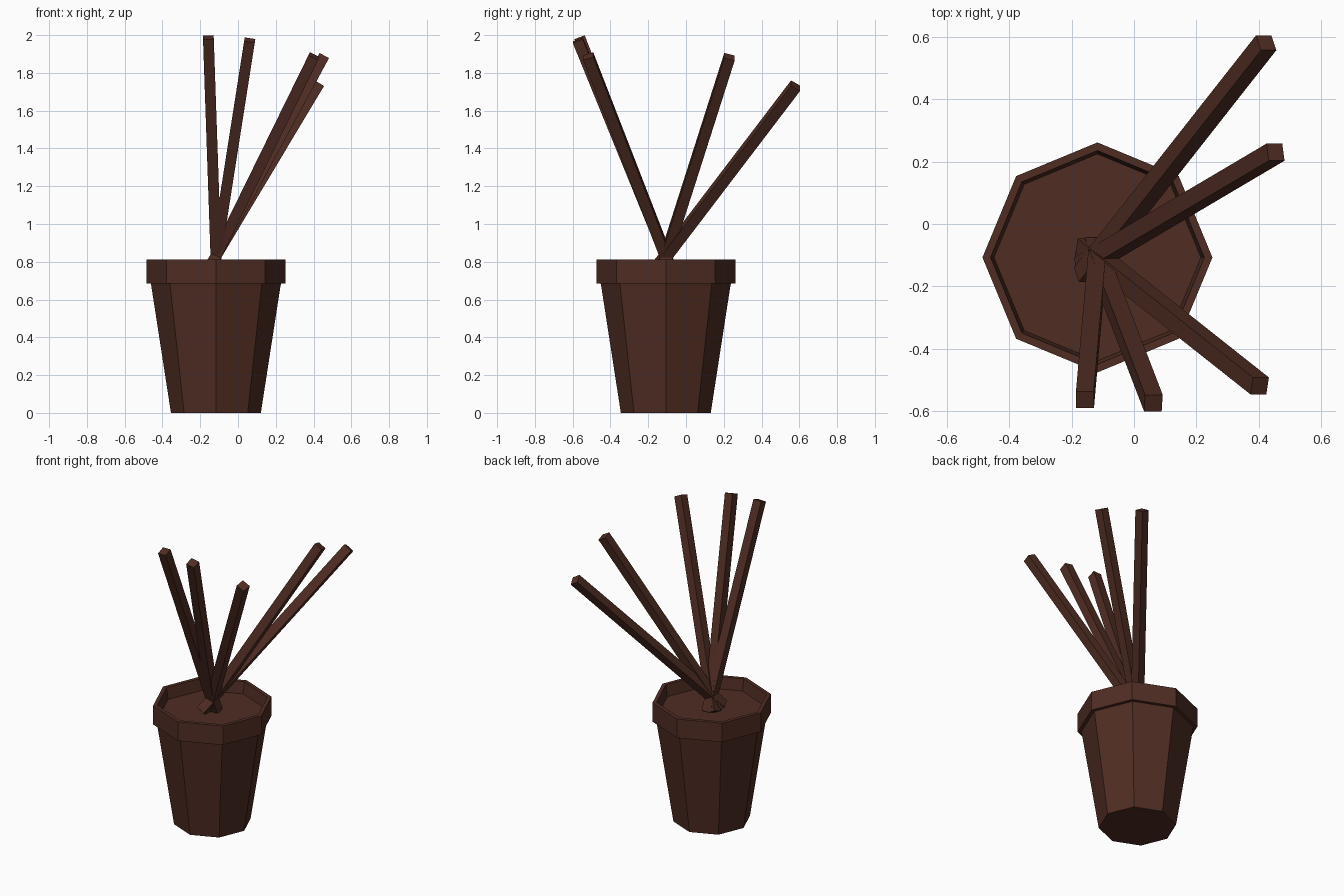
import bpy, bmesh, math
from mathutils import Vector, Matrix

if "Cube" in bpy.data.objects:
    bpy.data.objects.remove(bpy.data.objects["Cube"])

CENTRE = Vector((-0.117, -0.107, 0))
SIDES = 8

brown = bpy.data.materials.new("dark_brown")
colour = (0.080, 0.026, 0.017, 1)
brown.diffuse_color = colour
brown.use_nodes = True
brown.node_tree.nodes["Principled BSDF"].inputs["Base Color"].default_value = colour


def finish(name, bm):
    bmesh.ops.recalc_face_normals(bm, faces=bm.faces)
    mesh = bpy.data.meshes.new(name)
    bm.to_mesh(mesh)
    bm.free()
    mesh.materials.append(brown)
    obj = bpy.data.objects.new(name, mesh)
    bpy.context.collection.objects.link(obj)
    return obj


# Pot: an octagonal lathe of (radius, height), closed by the base and the soil
def lathe(name, profile):
    bm = bmesh.new()
    rings = []
    for radius, z in profile:
        ring = []
        for i in range(SIDES):
            a = math.tau * i / SIDES
            ring.append(bm.verts.new(CENTRE + Vector((radius * math.cos(a), radius * math.sin(a), z))))
        rings.append(ring)
    for low, high in zip(rings, rings[1:]):
        for i in range(SIDES):
            j = (i + 1) % SIDES
            bm.faces.new((low[i], low[j], high[j], high[i]))
    bm.faces.new(rings[0])
    bm.faces.new(rings[-1])
    return finish(name, bm)


lathe("pot_with_soil", [
    (0.238, 0), (0.342, 0.672), (0.345, 0.685), (0.368, 0.685),
    (0.368, 0.813), (0.342, 0.813), (0.331, 0.735),
])


# Stems: square bars fanning out from one point just above the soil
def stem(name, tip, width=0.057, sunk=0.10):
    pivot = CENTRE + Vector((0, 0, 0.83))
    tip = Vector(tip)
    d = (tip - pivot).normalized()
    across = Vector((d.z, 0, -d.x)).normalized()
    side = d.cross(across)
    start = pivot - d * sunk
    length = (tip - start).length
    frame = Matrix((across, side, d)).transposed().to_4x4()
    frame.translation = (start + tip) / 2
    bm = bmesh.new()
    bmesh.ops.create_cube(bm, size=1)
    bmesh.ops.scale(bm, vec=(width, width, length), verts=bm.verts)
    bmesh.ops.transform(bm, matrix=frame, verts=bm.verts)
    finish(name, bm)


tips = [
    (-0.157, -0.563, 1.988), (0.062, -0.573, 1.973), (0.402, -0.518, 1.888),
    (0.453, 0.230, 1.885), (0.423, 0.580, 1.732),
]
for number, tip in enumerate(tips, 1):
    stem(f"stem_{number}", tip)
